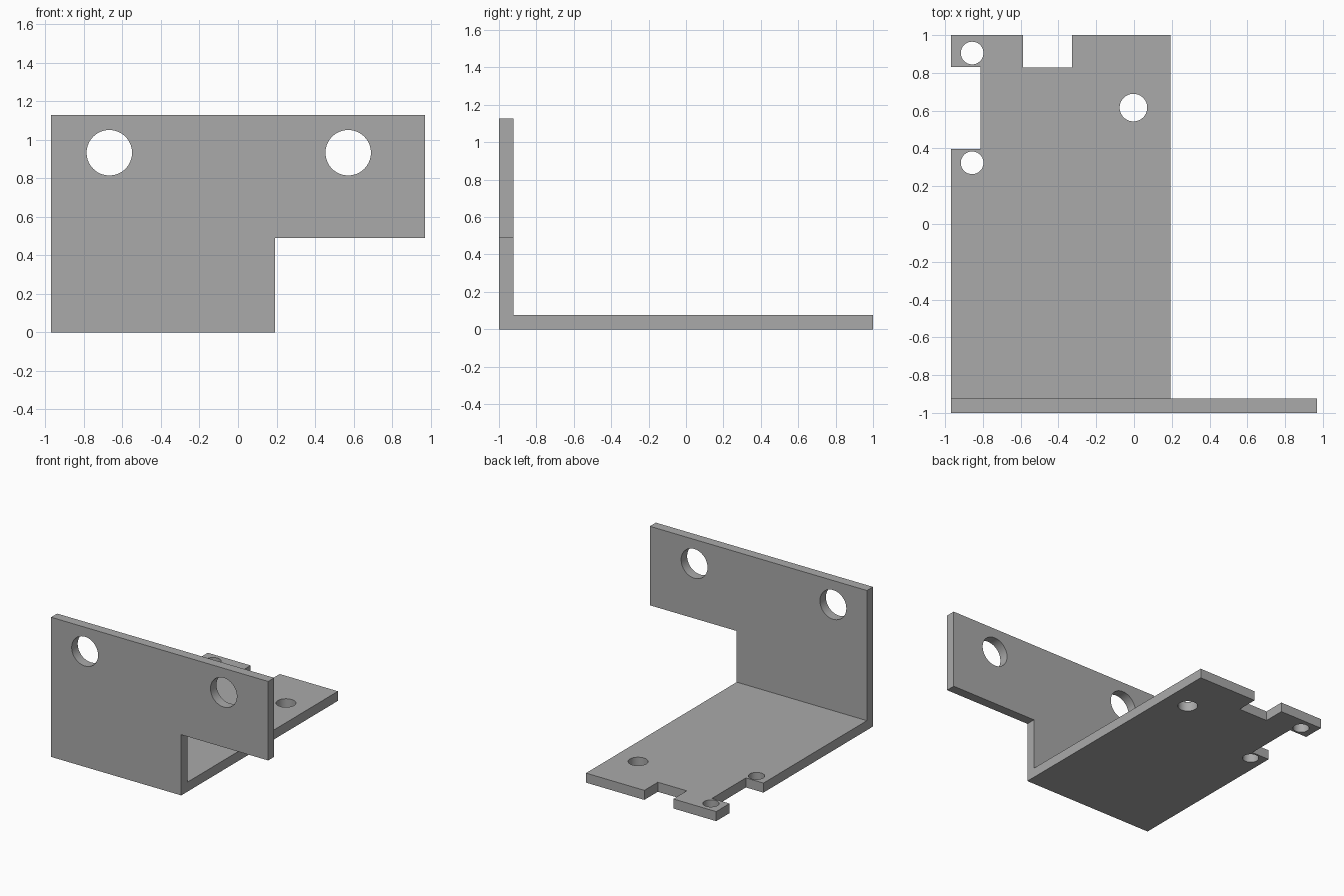
import bpy
import bmesh
from math import radians, pi
from mathutils import Matrix, Vector

default = bpy.data.objects.get("Cube")
if default:
    bpy.data.objects.remove(default, do_unlink=True)

HALF_W, HEIGHT, THICK = 0.97, 1.128, 0.077
STEP_X, STEP_Z = 0.193, 0.49

grey = bpy.data.materials.new("plain grey")
grey.use_nodes = True
colour = (0.4, 0.4, 0.4, 1)
grey.diffuse_color = colour
grey.node_tree.nodes["Principled BSDF"].inputs["Base Color"].default_value = colour


def add_object(name, bm):
    bmesh.ops.recalc_face_normals(bm, faces=bm.faces)
    mesh = bpy.data.meshes.new(name)
    bm.to_mesh(mesh)
    bm.free()
    mesh.materials.append(grey)
    obj = bpy.data.objects.new(name, mesh)
    bpy.context.collection.objects.link(obj)
    return obj


def box(name, low, high):
    low, high = Vector(low), Vector(high)
    bm = bmesh.new()
    size = Matrix.Diagonal((high - low).to_4d())
    bmesh.ops.create_cube(bm, size=1, matrix=Matrix.Translation((low + high) / 2) @ size)
    return add_object(name, bm)


def drill(name, centre, radius, turn=0):
    bm = bmesh.new()
    place = Matrix.Translation(centre) @ Matrix.Rotation(turn, 4, "X")
    bmesh.ops.create_cone(bm, cap_ends=True, segments=64, radius1=radius,
                          radius2=radius, depth=0.3, matrix=place)
    return add_object(name, bm)


# Bracket body: L profile swept across the full width
profile = [(-1, 0), (1, 0), (1, THICK), (-1 + THICK, THICK),
           (-1 + THICK, HEIGHT), (-1, HEIGHT)]
bm = bmesh.new()
face = bm.faces.new([bm.verts.new((-HALF_W, y, z)) for y, z in profile])
swept = bmesh.ops.extrude_face_region(bm, geom=[face])["geom"]
bmesh.ops.translate(bm, vec=(2 * HALF_W, 0, 0),
                    verts=[v for v in swept if isinstance(v, bmesh.types.BMVert)])
bracket = add_object("bracket", bm)

# Lower left cutaway, side notch and rear notch
cutters = [
    box("corner_cutter", (STEP_X, -2, -1), (2, 2, STEP_Z)),
    box("side_notch_cutter", (-2, 0.397, -1), (-0.813, 0.83, 0.3)),
    box("rear_notch_cutter", (-0.587, 0.828, -1), (-0.328, 2, 0.3)),
]
# Large wall holes
for x in (-0.668, 0.572):
    cutters.append(drill("wall_hole_cutter", (x, -1 + THICK / 2, 0.933), 0.118, pi / 2))
# Base holes
for x, y, radius in ((-0.857, 0.905, 0.06), (-0.857, 0.324, 0.06), (-0.003, 0.616, 0.073)):
    cutters.append(drill("base_hole_cutter", (x, y, THICK / 2), radius))

bpy.ops.object.select_all(action="DESELECT")
bpy.context.view_layer.objects.active = bracket
bracket.select_set(True)
for cutter in cutters:
    cutter.hide_render = True
    cut = bracket.modifiers.new("cut", "BOOLEAN")
    cut.operation, cut.solver, cut.object = "DIFFERENCE", "EXACT", cutter
    bpy.ops.object.modifier_apply(modifier=cut.name)
    bpy.data.objects.remove(cutter, do_unlink=True)
bpy.ops.object.shade_smooth_by_angle(angle=radians(30))
